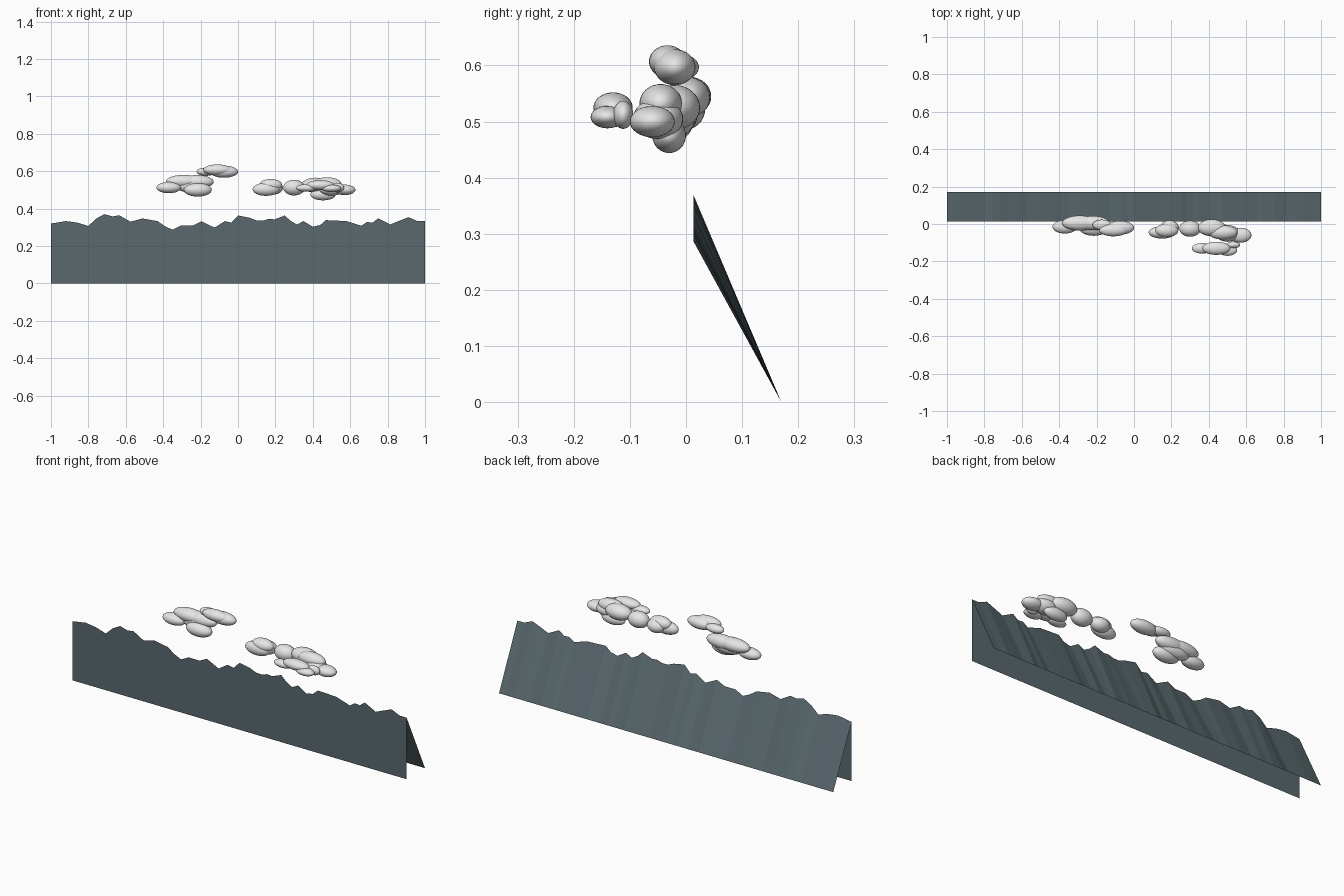
import bpy
import bmesh


def material(name, rgb):
    m = bpy.data.materials.new(name)
    m.diffuse_color = (*rgb, 1)
    return m


slate = material("slate blue grey", (0.10, 0.14, 0.155))
white = material("cloud white", (0.8, 0.8, 0.81))

# Ridge crest as (x, z) points
crest = [(-1, .32), (-.92, .333), (-.86, .325), (-.80, .307), (-.76, .345), (-.715, .37),
         (-.67, .358), (-.635, .364), (-.575, .33), (-.51, .347), (-.43, .333), (-.39, .305),
         (-.35, .287), (-.305, .31), (-.24, .31), (-.195, .332), (-.15, .31), (-.125, .298),
         (-.07, .333), (-.035, .325), (0, .363), (.065, .35), (.10, .336), (.135, .335),
         (.165, .345), (.195, .342), (.25, .363), (.28, .335), (.315, .315), (.35, .333),
         (.40, .303), (.44, .312), (.47, .338), (.58, .333), (.66, .308), (.69, .328),
         (.72, .325), (.75, .348), (.815, .315), (.865, .336), (.91, .354), (.96, .333), (1, .333)]

# Mountain ridge: upright front sheet and sloping back sheet, open below and at the ends
bm = bmesh.new()
rows = [[bm.verts.new(p) for p in ((x, .013, 0), (x, .013, z), (x, .17, 0))] for x, z in crest]
for a, b in zip(rows, rows[1:]):
    bm.faces.new((a[0], b[0], b[1], a[1]))
    bm.faces.new((a[1], b[1], b[2], a[2]))
mesh = bpy.data.meshes.new("mountain_ridge")
bm.to_mesh(mesh)
bm.free()
mesh.materials.append(slate)
bpy.context.collection.objects.link(bpy.data.objects.new("mountain_ridge", mesh))


def cloud(name, puffs):
    """Join smooth ellipsoid puffs given as (centre, radii)."""
    bm = bmesh.new()
    for centre, radii in puffs:
        new = bmesh.ops.create_uvsphere(bm, u_segments=32, v_segments=16, radius=1)["verts"]
        bmesh.ops.scale(bm, vec=radii, verts=new)
        bmesh.ops.translate(bm, vec=centre, verts=new)
    for f in bm.faces:
        f.smooth = True
    me = bpy.data.meshes.new(name)
    bm.to_mesh(me)
    bm.free()
    me.materials.append(white)
    bpy.context.collection.objects.link(bpy.data.objects.new(name, me))


# Left cloud bank
cloud("left_cloud", [
    ((-.37, -.015, .512), (.066, .036, .030)),
    ((-.29, .005, .545), (.095, .040, .035)),
    ((-.22, .005, .543), (.090, .038, .036)),
    ((-.25, .000, .522), (.085, .034, .036)),
    ((-.215, -.025, .500), (.075, .038, .036))])

# High small cloud
cloud("upper_cloud", [
    ((-.17, -.005, .597), (.052, .028, .022)),
    ((-.11, -.033, .607), (.076, .033, .029)),
    ((-.075, -.020, .597), (.076, .037, .032))])

# Middle cloud puffs
cloud("middle_cloud", [
    ((.15, -.045, .503), (.072, .033, .035)),
    ((.175, -.035, .525), (.062, .036, .033)),
    ((.19, -.020, .510), (.050, .040, .035)),
    ((.30, -.025, .512), (.058, .043, .042))])

# Right cloud bank
cloud("right_cloud", [
    ((.415, -.020, .525), (.075, .045, .040)),
    ((.475, -.045, .532), (.078, .038, .035)),
    ((.455, -.030, .475), (.068, .030, .031)),
    ((.50, -.050, .505), (.065, .045, .036)),
    ((.57, -.060, .500), (.058, .040, .028))])

# Front right cloud
cloud("front_cloud", [
    ((.365, -.130, .510), (.056, .028, .020)),
    ((.44, -.130, .525), (.075, .035, .027)),
    ((.50, -.140, .508), (.052, .030, .020)),
    ((.53, -.112, .512), (.038, .018, .025))])
